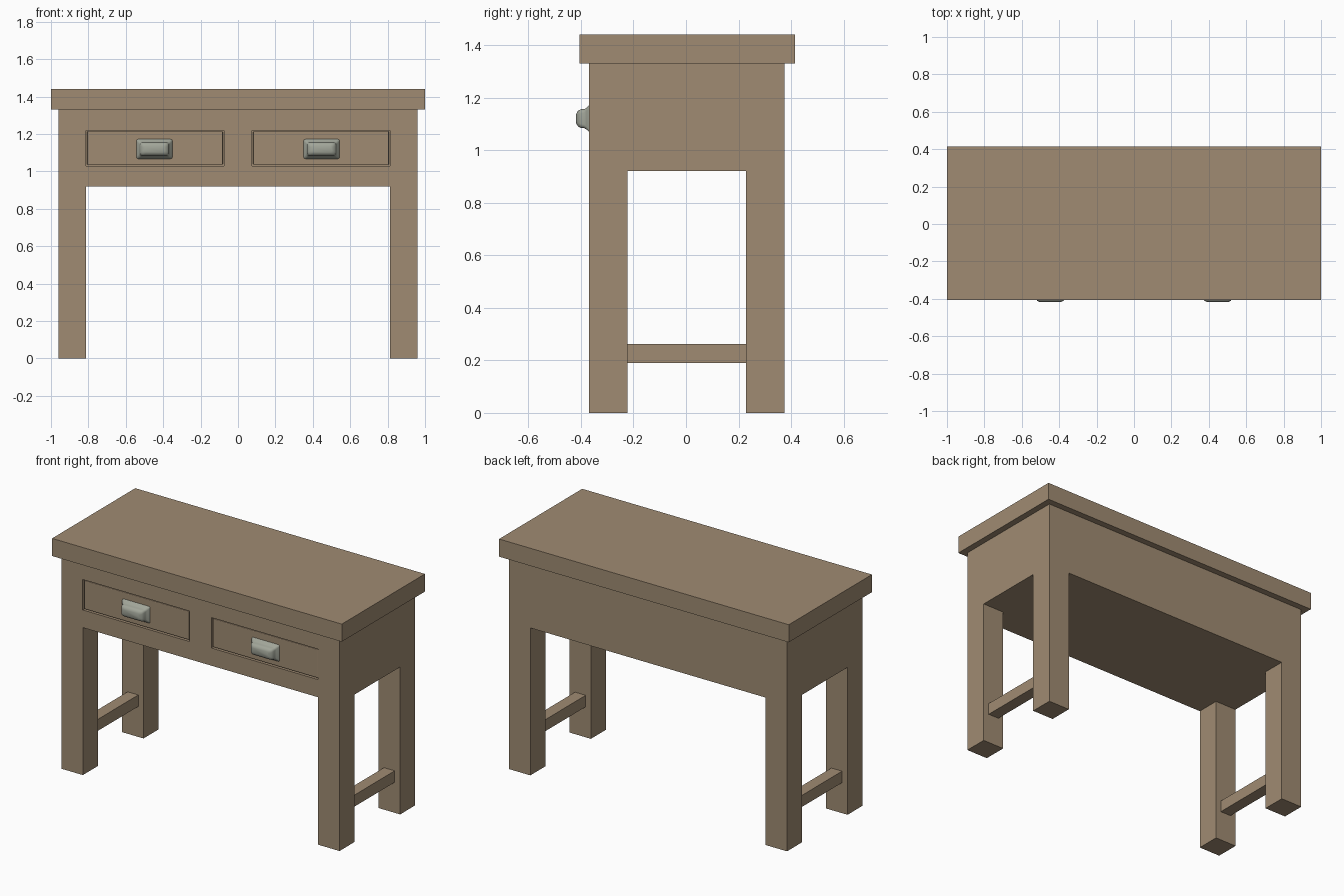
import bpy, bmesh, math

if "Cube" in bpy.data.objects:
    bpy.data.objects.remove(bpy.data.objects["Cube"])


def material(name, rgb):
    m = bpy.data.materials.new(name)
    m.diffuse_color = (*rgb, 1)
    m.use_nodes = True
    m.node_tree.nodes["Principled BSDF"].inputs["Base Color"].default_value = m.diffuse_color
    return m


wood = material("wood", (0.35, 0.26, 0.17))
pewter = material("pewter", (0.36, 0.38, 0.32))


def finish(name, bm, mat):
    bmesh.ops.recalc_face_normals(bm, faces=bm.faces)
    me = bpy.data.meshes.new(name)
    bm.to_mesh(me)
    bm.free()
    ob = bpy.data.objects.new(name, me)
    bpy.context.collection.objects.link(ob)
    me.materials.append(mat)
    return ob


def box(name, x, y, z, mat=wood, bevel=0.0):
    bm = bmesh.new()
    bmesh.ops.create_cube(bm, size=1)
    for v in bm.verts:
        for i, (lo, hi) in enumerate((x, y, z)):
            v.co[i] = hi if v.co[i] > 0 else lo
    if bevel:
        bmesh.ops.bevel(bm, geom=bm.edges[:], offset=bevel, segments=2,
                        profile=0.5, affect='EDGES')
    return finish(name, bm, mat)


def activate(ob):
    bpy.ops.object.select_all(action='DESELECT')
    ob.select_set(True)
    bpy.context.view_layer.objects.active = ob


def handle(name, cx, cz):
    # Rounded rectangular rings: depth, half width, half height, corner radius
    rings = [(-0.352, 0.100, 0.058, 0.006), (-0.370, 0.094, 0.050, 0.010),
             (-0.379, 0.084, 0.041, 0.012), (-0.388, 0.079, 0.036, 0.014),
             (-0.400, 0.078, 0.036, 0.016), (-0.411, 0.070, 0.030, 0.016),
             (-0.418, 0.055, 0.018, 0.012)]
    bm = bmesh.new()
    loops = []
    for y, w, h, r in rings:
        loop = []
        for k, (sx, sz) in enumerate(((1, 1), (-1, 1), (-1, -1), (1, -1))):
            for j in range(5):
                a = math.pi / 2 * (k + j / 4)
                loop.append(bm.verts.new((cx + sx * (w - r) + r * math.cos(a), y,
                                          cz + sz * (h - r) + r * math.sin(a))))
        loops.append(loop)
    n = len(loops[0])
    for a, b in zip(loops, loops[1:]):
        for i in range(n):
            bm.faces.new((a[i], a[(i + 1) % n], b[(i + 1) % n], b[i]))
    bm.faces.new(loops[-1])
    bm.faces.new(loops[0][::-1])
    ob = finish(name, bm, pewter)
    activate(ob)
    bpy.ops.object.shade_smooth_by_angle(angle=math.radians(50))


# Table top and drawer case
box("table_top", (-1, 1), (-0.405, 0.415), (1.33, 1.44))
case = box("drawer_case", (-0.96, 0.96), (-0.37, 0.375), (0.92, 1.33))

for side, s in (("left", -1), ("right", 1)):
    def span(a, b):
        return tuple(sorted((s * a, s * b)))

    # Shallow drawer opening
    cutter = box("opening_cutter", span(0.075, 0.813), (-0.5, -0.345), (1.03, 1.22))
    cutter.hide_render = True
    mod = case.modifiers.new("opening", 'BOOLEAN')
    mod.operation = 'DIFFERENCE'
    mod.solver = 'EXACT'
    mod.object = cutter
    activate(case)
    bpy.ops.object.modifier_apply(modifier=mod.name)
    bpy.data.objects.remove(cutter)

    # Drawer front and its pull
    box(side + "_drawer_front", span(0.081, 0.807), (-0.365, -0.345),
        (1.036, 1.214), bevel=0.004)
    handle(side + "_drawer_handle", s * 0.447, 1.12)

    # Legs and the side stretcher between them
    box(side + "_front_leg", span(0.812, 0.96), (-0.37, -0.222), (0, 0.92))
    box(side + "_back_leg", span(0.812, 0.96), (0.228, 0.375), (0, 0.92))
    box(side + "_stretcher", span(0.848, 0.922), (-0.222, 0.228), (0.19, 0.262))
